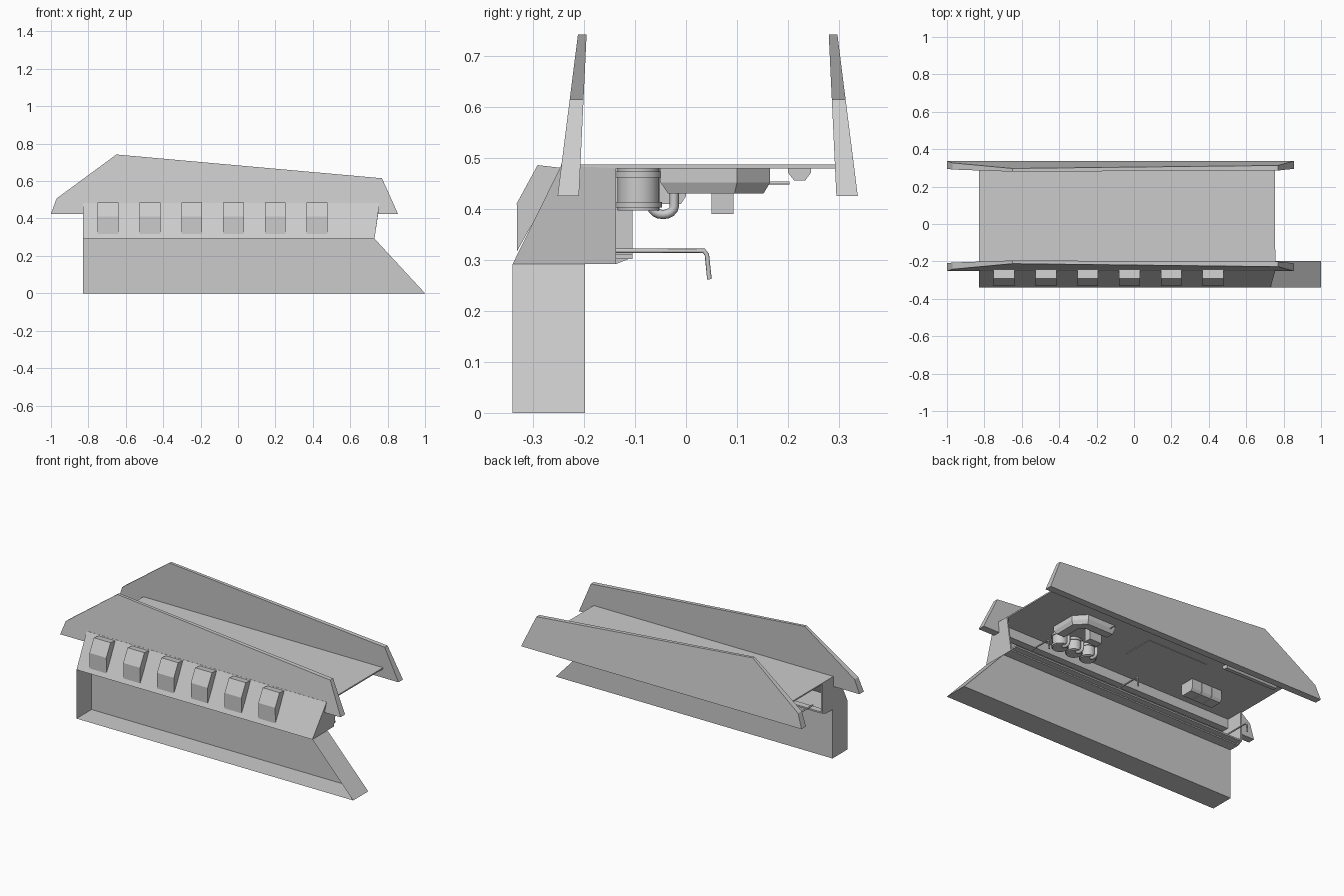
import bpy, bmesh, math
from mathutils import Vector

if "Cube" in bpy.data.objects:
    bpy.data.objects.remove(bpy.data.objects["Cube"])


def mesh_object(name, verts, faces):
    me = bpy.data.meshes.new(name)
    bm = bmesh.new()
    vs = [bm.verts.new(v) for v in verts]
    for f in faces:
        bm.faces.new([vs[i] for i in f])
    bmesh.ops.recalc_face_normals(bm, faces=bm.faces)
    bm.to_mesh(me)
    bm.free()
    ob = bpy.data.objects.new(name, me)
    bpy.context.collection.objects.link(ob)
    return ob


def loft(name, loop_a, loop_b, cap_a=True, cap_b=True):
    n = len(loop_a)
    faces = [(i, (i + 1) % n, n + (i + 1) % n, n + i) for i in range(n)]
    if cap_a:
        faces.append(tuple(range(n)))
    if cap_b:
        faces.append(tuple(range(n, 2 * n)))
    return mesh_object(name, list(loop_a) + list(loop_b), faces)


def prism_x(name, yz, x0, x1):
    return loft(name, [(x0, y, z) for y, z in yz], [(x1, y, z) for y, z in yz])


def box(name, x0, x1, y0, y1, z0, z1):
    return prism_x(name, [(y0, z0), (y1, z0), (y1, z1), (y0, z1)], x0, x1)


def cylinder(name, x, y, z0, z1, r):
    bpy.ops.mesh.primitive_cylinder_add(vertices=24, radius=r, depth=z1 - z0,
                                        location=(x, y, (z0 + z1) / 2))
    ob = bpy.context.object
    ob.name = name
    bpy.ops.object.shade_smooth_by_angle()


def tube(name, pts, r, smooth=True):
    cu = bpy.data.curves.new(name, 'CURVE')
    cu.dimensions = '3D'
    cu.bevel_depth = r
    cu.bevel_resolution = 2
    cu.use_fill_caps = True
    sp = cu.splines.new('POLY')
    sp.points.add(len(pts) - 1)
    for p, c in zip(sp.points, pts):
        p.co = (*c, 1)
    sp.use_smooth = smooth
    ob = bpy.data.objects.new(name, cu)
    bpy.context.collection.objects.link(ob)


# lower trough, open at the front, with a raked right end
side = [(-.83, 0), (1, 0), (.73, .292), (-.83, .292)]
loft("lower_trough", [(x, -.34, z) for x, z in side],
     [(x, -.198, z) for x, z in side], cap_a=False)

# sloped front plate
plate = [(-.83, -.34, .292), (.73, -.34, .292), (.757, -.245, .485), (-.83, -.245, .485)]
loft("sloped_plate", plate, [(x, y + .008, z) for x, y, z in plate])

# ledge behind the plate and its rail
box("ledge", -.83, .73, -.335, -.137, .292, .299)
box("ledge_rail", -.82, .72, -.143, -.105, .302, .311)

# end walls of the upper compartment
left = [(-.34, .292), (-.137, .292), (-.105, .305), (-.105, .48), (-.245, .485)]
prism_x("left_end_wall", left, -.83, -.82)
right = [(.73, -.34, .292), (.73, -.137, .292), (.757, -.137, .48), (.757, -.245, .485)]
loft("right_end_wall", right, [(x - .008, y, z) for x, y, z in right])

# deck
box("deck", -.83, .755, -.245, .293, .479, .487)

# row of wedge blocks on the sloped plate
for i in range(6):
    x = -.75 + i * .2235
    prism_x(f"wedge_block_{i + 1}",
            [(-.331, .318), (-.332, .411), (-.291, .486), (-.24, .48)], x, x + .111)

# mirrored tapered side panels
outline = [(-1, .425), (-.97, .507), (-.65, .742), (.77, .615), (.855, .425)]
for name, s in (("rear_panel", 1), ("front_panel", -1)):
    def lean(base, rise):
        return [(x, .0425 + s * (base - .0425 - rise * (z - .425) / .317), z)
                for x, z in outline]
    loft(name, lean(.337, .04), lean(.295, .015))

# three canisters with flanges and elbow pipes
for i, x in enumerate((.43, .335, .24)):
    cylinder(f"canister_{i + 1}", x, -.093, .397, .48, .041)
    for z in (.403, .462):
        cylinder(f"canister_flange_{i + 1}", x, -.093, z, z + .011, .046)
    arc = [(x, -.045 + .022 * math.cos(a), .405 + .016 * math.sin(a))
           for a in [math.pi + k * math.pi / 8 for k in range(9)]]
    tube(f"elbow_pipe_{i + 1}", [(x, -.067, .42)] + arc + [(x, -.023, .44)], .009)

# angled duct above the canisters, narrower at the bottom
duct = [(.51, -.05), (.51, .1), (.45, .165), (.27, .165), (.27, .095), (.42, .095), (.44, .075), (.44, -.05)]
low = [(.5, -.035), (.5, .095), (.445, .152), (.275, .152), (.275, .106), (.423, .106), (.45, .08), (.45, -.035)]
top_ring = [(x, y, .48) for x, y in duct]
mid_ring = [(x, y, .452) for x, y in duct]
loft("duct_upper", top_ring, mid_ring)
loft("duct_lower", mid_ring, [(x, y, .43) for x, y in low])
box("duct_bracket", .3, .38, .05, .093, .39, .48)
tube("thin_rod", [(.3, .16, .451), (.3, .203, .451)], .003)

# segmented box
for i in range(3):
    x = -.6 + i * .068
    prism_x(f"box_segment_{i + 1}", [(-.09, .48), (-.09, .425), (-.08, .41),
                                     (-.01, .41), (0, .425), (0, .48)], x, x + .064)

# underside hatch and light bar
box("hatch", -.36, .035, -.02, .165, .476, .48)
prism_x("light_bar", [(.2, .48), (.2, .471), (.212, .456), (.234, .456),
                      (.245, .471), (.245, .48)], -.78, -.44)

# hooks reaching back from the ledge
for i, x in enumerate((-.74, .01, .62)):
    tube(f"hook_{i + 1}", [(x, -.14, .318), (x, .035, .318), (x, .041, .31),
                           (x, .046, .262)], .0045)
